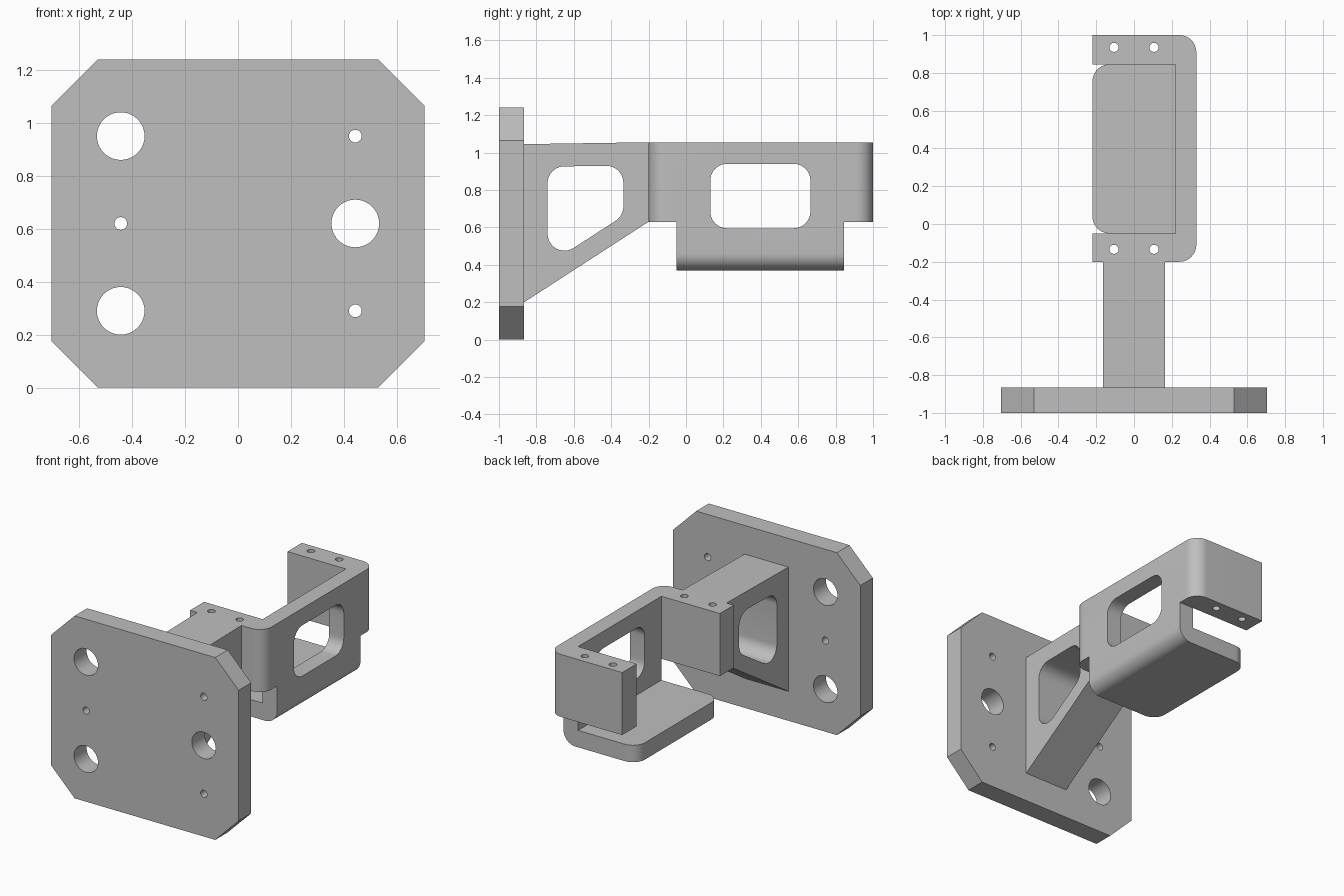
import bpy, bmesh, math
from mathutils import Vector

cube = bpy.data.objects.get("Cube")
if cube:
    bpy.data.objects.remove(cube, do_unlink=True)

grey = bpy.data.materials.new("plain grey")
grey.use_nodes = True
colour = (0.52, 0.52, 0.52, 1)
grey.diffuse_color = colour
grey.node_tree.nodes["Principled BSDF"].inputs["Base Color"].default_value = colour


def rounded(corners, steps=10):
    """Outline from (a, b, radius) corners, filleting those with a radius."""
    out = []
    for i, (a, b, r) in enumerate(corners):
        p = Vector((a, b))
        if not r:
            out.append(p)
            continue
        u = (Vector(corners[i - 1][:2]) - p).normalized()
        v = (Vector(corners[(i + 1) % len(corners)][:2]) - p).normalized()
        half = u.angle(v) / 2
        centre = p + (u + v).normalized() * r / math.sin(half)
        start = p + u * r / math.tan(half) - centre
        end = p + v * r / math.tan(half) - centre
        turn = start.angle_signed(end)
        for k in range(steps + 1):
            t = -turn * k / steps
            c, s = math.cos(t), math.sin(t)
            out.append(centre + Vector((c * start.x - s * start.y, s * start.x + c * start.y)))
    return out


def prism(name, outline, axis, lo, hi):
    """Extrude a flat outline along the given axis."""
    place = {"x": lambda p, d: (d, p[0], p[1]),
             "y": lambda p, d: (p[0], d, p[1]),
             "z": lambda p, d: (p[0], p[1], d)}[axis]
    bm = bmesh.new()
    bottom = [bm.verts.new(place(p, lo)) for p in outline]
    top = [bm.verts.new(place(p, hi)) for p in outline]
    bm.faces.new(bottom)
    bm.faces.new(top)
    n = len(outline)
    for i in range(n):
        j = (i + 1) % n
        bm.faces.new((bottom[i], bottom[j], top[j], top[i]))
    bmesh.ops.recalc_face_normals(bm, faces=bm.faces)
    mesh = bpy.data.meshes.new(name)
    bm.to_mesh(mesh)
    bm.free()
    mesh.materials.append(grey)
    obj = bpy.data.objects.new(name, mesh)
    bpy.context.collection.objects.link(obj)
    return obj


def combine(obj, tool, operation):
    """Apply a boolean and remove the tool object."""
    mod = obj.modifiers.new(operation.lower(), "BOOLEAN")
    mod.operation, mod.object, mod.solver = operation, tool, "EXACT"
    bpy.context.view_layer.objects.active = obj
    bpy.ops.object.modifier_apply(modifier=mod.name)
    bpy.data.objects.remove(tool, do_unlink=True)


def drill(obj, a, b, r, axis, lo, hi):
    ring = [(a + r * math.cos(math.tau * k / 40), b + r * math.sin(math.tau * k / 40))
            for k in range(40)]
    combine(obj, prism("drill", ring, axis, lo, hi), "DIFFERENCE")


R = 0.09

# Mounting plate with clipped corners and alternating large and small holes
w, h, cut = 0.705, 1.24, 0.176
plate = prism("mounting_plate", [
    (-w + cut, 0), (w - cut, 0), (w, cut), (w, h - cut),
    (w - cut, h), (-w + cut, h), (-w, h - cut), (-w, cut)], "y", -1, -0.865)
for row, z in enumerate((0.29, 0.62, 0.95)):
    for side in (-1, 1):
        large = (row % 2 == 0) == (side < 0)
        drill(plate, side * 0.443, z, R if large else 0.024, "y", -1.1, -0.8)

# Tapered arm with a rounded window through its sides
arm = prism("support_arm", [(-0.865, 0.2), (-0.2, 0.63), (-0.2, 1.055), (-0.865, 1.045)],
            "x", -0.165, 0.165)
window = rounded([(-0.74, 0.40, R), (-0.335, 0.662, R), (-0.335, 0.93, R), (-0.74, 0.925, R)])
combine(arm, prism("arm_window", window, "x", -1, 1), "DIFFERENCE")

# Upper C-shaped channel
left, right, inner = -0.22, 0.33, 0.22
near, far = -0.05, 0.845
bracket = prism("device_bracket", rounded([
    (left, -0.2, 0), (right, -0.2, R), (right, 1, R), (left, 1, 0),
    (left, far, 0), (inner, far, 0), (inner, near, 0), (left, near, 0)]), "z", 0.63, 1.055)

# Lower shelf: an L profile trimmed to a plan with rounded free corners
shelf = prism("shelf", rounded([
    (left, 0.37, 0), (right, 0.37, R), (right, 0.8, 0),
    (inner, 0.8, 0), (inner, 0.485, 0), (left, 0.485, 0)]), "y", near, far)
plan = rounded([(left, near, R), (0.5, near, 0), (0.5, far, 0), (left, far, R)])
combine(shelf, prism("shelf_plan", plan, "z", 0, 1), "INTERSECT")
combine(bracket, shelf, "UNION")

# Web window and the screw holes in both flanges
window = rounded([(0.13, 0.595, R), (0.665, 0.595, R), (0.665, 0.94, R), (0.13, 0.94, R)])
combine(bracket, prism("web_window", window, "x", 0.1, 0.5), "DIFFERENCE")
for x in (-0.106, 0.106):
    for y in (-0.134, 0.935):
        drill(bracket, x, y, 0.024, "z", 0.55, 1.2)

# Smooth the fillets and keep the edges crisp
for obj in (plate, arm, bracket):
    bpy.ops.object.select_all(action="DESELECT")
    obj.select_set(True)
    bpy.context.view_layer.objects.active = obj
    bpy.ops.object.shade_smooth_by_angle(angle=math.radians(30))
